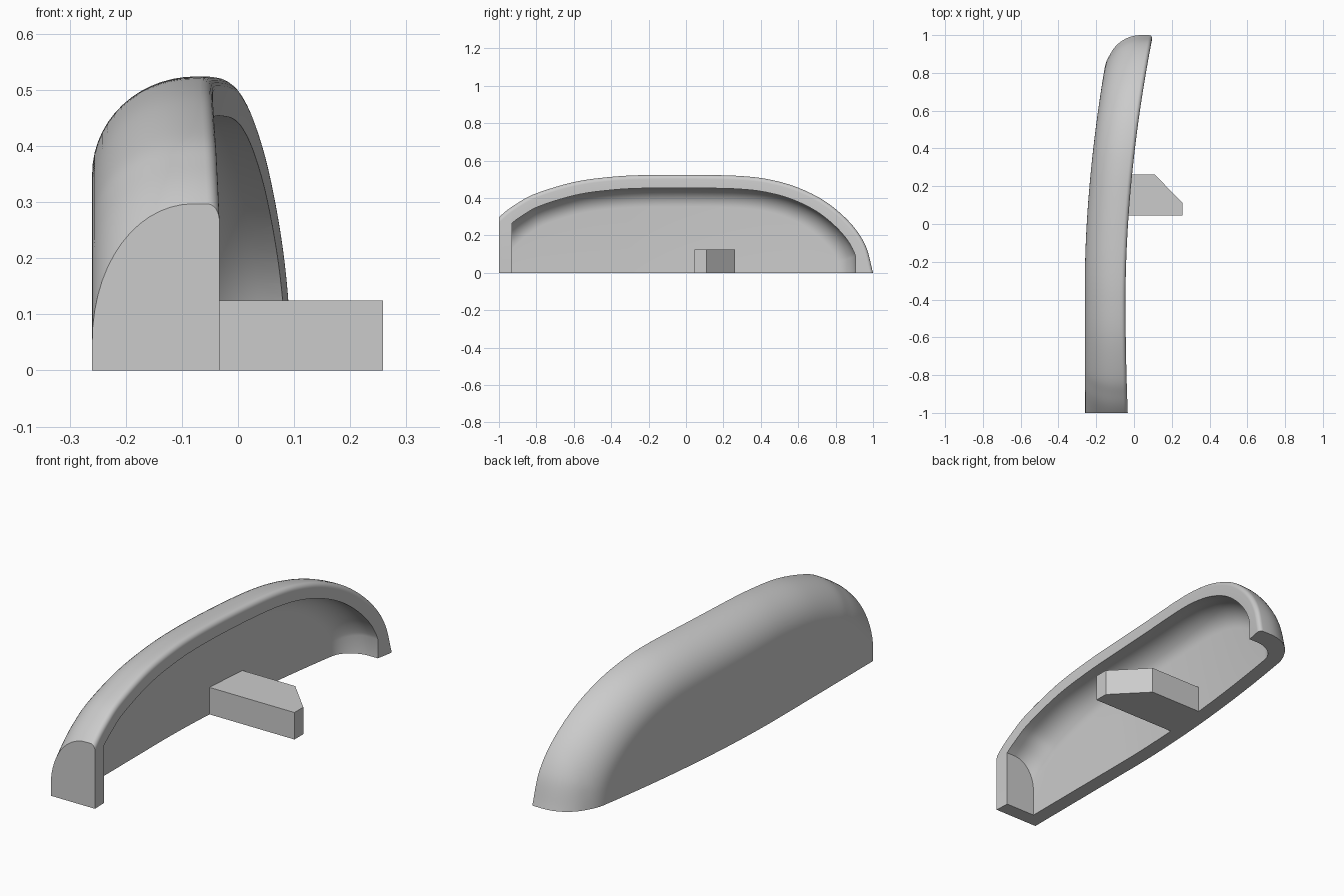
import bpy, bmesh, math
from mathutils import Vector

cube = bpy.data.objects.get("Cube")
if cube:
    bpy.data.objects.remove(cube)

grey = bpy.data.materials.new("plain grey")
grey.use_nodes = True
grey.diffuse_color = (0.6, 0.6, 0.6, 1)
grey.node_tree.nodes["Principled BSDF"].inputs["Base Color"].default_value = (0.6, 0.6, 0.6, 1)

# Side outline (y, z) of the shell, front to back
OUTLINE = [(-1.3, -0.06), (-1.15, 0.135), (-1, 0.297), (-0.9, 0.373), (-0.8, 0.425),
           (-0.6, 0.485), (-0.4, 0.513), (-0.2, 0.523), (0.1, 0.523), (0.3, 0.517),
           (0.45, 0.498), (0.6, 0.455), (0.75, 0.378), (0.88, 0.265), (0.96, 0.145), (1, 0)]
INSET = 0.17      # how far the rounded edge reaches in from the outline
WALL = 0.07       # shell thickness
DEEP = -0.4       # everything below the ground is trimmed away


def rim_x(y):
    if y < -0.4:
        return -0.045 + 0.012 * ((-0.4 - y) / 0.6) ** 2
    return -0.045 + 0.145 * ((y + 0.4) / 1.4) ** 1.9


def back_x(y):
    return -0.26 + 0.112 * (max(0, min(y, 0.9) + 0.3) / 1.17) ** 1.8


def smooth_path(points, steps=8):
    """Catmull-Rom curve through the points."""
    p = [Vector(q) for q in points]
    p = [2 * p[0] - p[1]] + p + [2 * p[-1] - p[-2]]
    path = []
    for a, b, c, d in zip(p, p[1:], p[2:], p[3:]):
        for i in range(steps):
            t = i / steps
            path.append(0.5 * (2 * b + (c - a) * t + (2 * a - 5 * b + 4 * c - d) * t ** 2
                               + (3 * b - a - 3 * c + d) * t ** 3))
    return path + [p[-2]]


def quarter(n):
    return [math.pi / 2 * i / n for i in range(n + 1)]


def outer_section():
    """(inset, x rule) pairs from the back face round to the rim."""
    lip = 0.022
    sec = [(INSET * (1 - math.sin(a)), lambda y, a=a: back_x(y) + 0.18 * (1 - math.cos(a)))
           for a in quarter(14)]
    sec += [(lip * (1 - math.cos(a)), lambda y, a=a: rim_x(y) - lip * (1 - math.sin(a)))
            for a in quarter(6)]
    return sec


def inner_section():
    r = INSET - WALL
    sec = [(INSET - r * math.sin(a), lambda y, a=a: back_x(y) + WALL + 0.11 * (1 - math.cos(a)))
           for a in quarter(12)]
    return sec + [(WALL, lambda y: rim_x(y) + 0.1)]


def trim(bm, co, no):
    bmesh.ops.bisect_plane(bm, geom=bm.verts[:] + bm.edges[:] + bm.faces[:],
                           plane_co=co, plane_no=no, clear_outer=True)
    cap(bm)


def cap(bm):
    bmesh.ops.holes_fill(bm, edges=[e for e in bm.edges if e.is_boundary], sides=0)


def finish(bm, name):
    bmesh.ops.recalc_face_normals(bm, faces=bm.faces[:])
    mesh = bpy.data.meshes.new(name)
    bm.to_mesh(mesh)
    bm.free()
    mesh.materials.append(grey)
    obj = bpy.data.objects.new(name, mesh)
    bpy.context.collection.objects.link(obj)
    return obj


def sweep(name, path, section, front, bottom):
    """Sweep the section along the outline, then trim it to a closed solid."""
    bm = bmesh.new()
    rows = []
    for i, p in enumerate(path):
        t = (path[min(i + 1, len(path) - 1)] - path[max(i - 1, 0)]).normalized()
        inward = Vector((t.y, -t.x))
        row = []
        for inset, x_rule in section:
            q = p + inward * inset
            row.append(Vector((x_rule(q.x), q.x, q.y)))
        ends = [Vector((v.x, v.y, DEEP)) for v in (row[0], row[-1])]
        rows.append([ends[0]] + row + [ends[1]])
    rows.append([Vector((v.x, v.y, DEEP)) for v in rows[-1]])
    grid = [[bm.verts.new(v) for v in row] for row in rows]
    for r, s in zip(grid, grid[1:]):
        for j in range(len(r) - 1):
            bm.faces.new((r[j], r[j + 1], s[j + 1], s[j]))
    bmesh.ops.remove_doubles(bm, verts=bm.verts[:], dist=1e-5)
    cap(bm)
    trim(bm, (0, front, 0), (0, -1, 0))
    trim(bm, (0, 0, bottom), (0, 0, -1))
    return finish(bm, name)


# Hollow curved shell
path = smooth_path(OUTLINE)
shell = sweep("shell", path, outer_section(), -1, 0)
inner_path = [p for p in path if p.x < 0 or p.y > 0.095]
cutter = sweep("shell_cavity_cutter", inner_path, inner_section(), -1 + WALL, -0.1)
cutter.hide_render = True

hollow = shell.modifiers.new("hollow", 'BOOLEAN')
hollow.operation = 'DIFFERENCE'
hollow.solver = 'EXACT'
hollow.object = cutter
bpy.ops.object.select_all(action='DESELECT')
bpy.context.view_layer.objects.active = shell
shell.select_set(True)
bpy.ops.object.modifier_apply(modifier="hollow")
bpy.data.objects.remove(cutter)
bpy.ops.object.shade_smooth_by_angle(angle=math.radians(30))

# Mounting arm with one chamfered corner
bm = bmesh.new()
plan = [(-0.2, 0.045), (0.258, 0.045), (0.258, 0.11), (0.11, 0.262), (-0.2, 0.262)]
base = bm.faces.new([bm.verts.new((x, y, 0)) for x, y in plan])
top = bmesh.ops.extrude_face_region(bm, geom=[base], use_keep_orig=True)["geom"]
bmesh.ops.translate(bm, vec=(0, 0, 0.125), verts=[v for v in top if isinstance(v, bmesh.types.BMVert)])
finish(bm, "mounting_arm")
